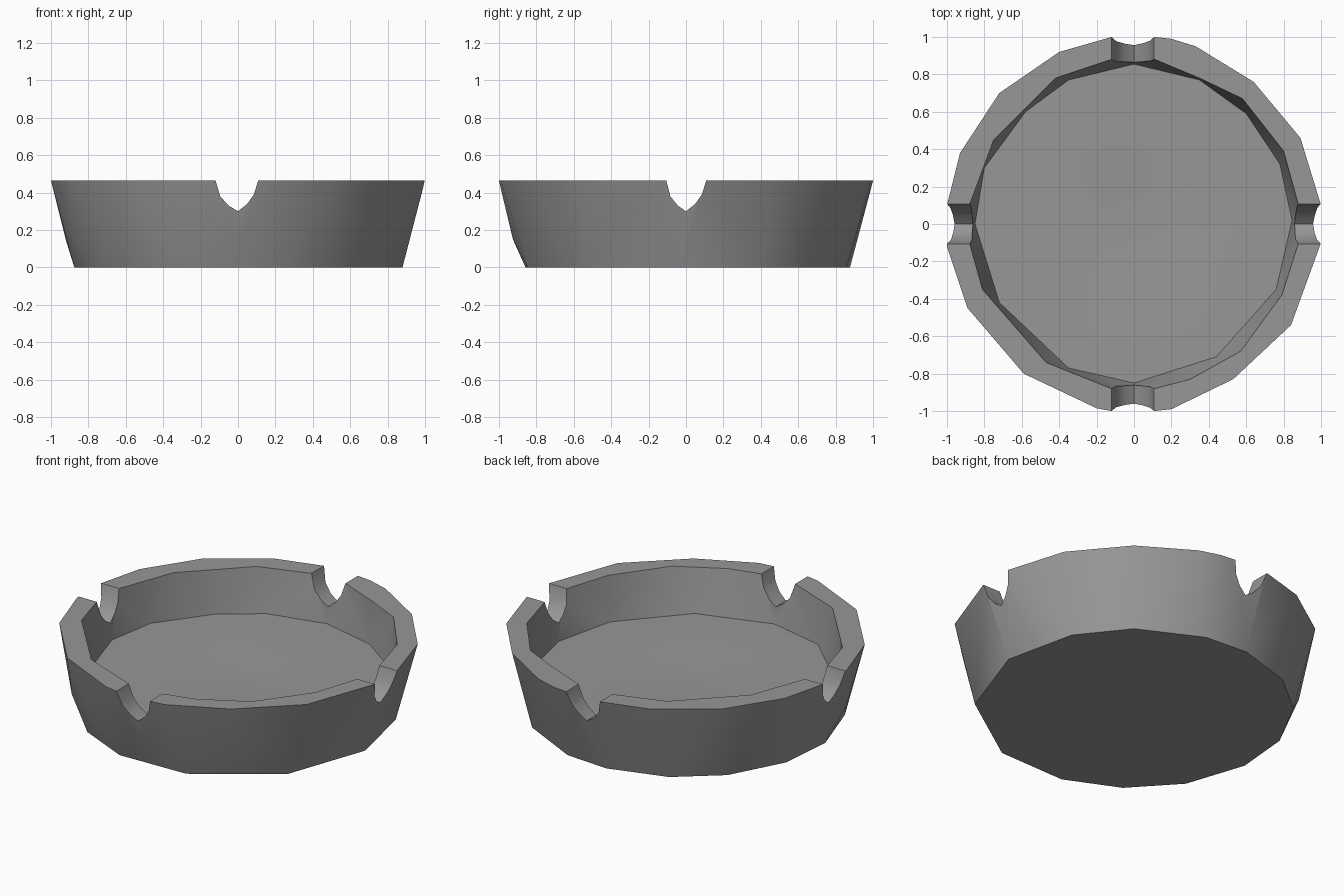
import bpy, bmesh
from math import sin, cos, radians

if "Cube" in bpy.data.objects:
    bpy.data.objects.remove(bpy.data.objects["Cube"])

TOP, FLOOR = 0.465, 0.2


def hull(name, pts):
    """Solid made from the convex hull of a few points."""
    bm = bmesh.new()
    for p in pts:
        bm.verts.new(p)
    res = bmesh.ops.convex_hull(bm, input=bm.verts[:])
    junk = [g for g in res["geom_interior"] if isinstance(g, bmesh.types.BMVert)]
    bmesh.ops.delete(bm, geom=junk, context='VERTS')
    bmesh.ops.recalc_face_normals(bm, faces=bm.faces[:])
    bmesh.ops.dissolve_limit(bm, angle_limit=radians(0.3), verts=bm.verts[:], edges=bm.edges[:])
    me = bpy.data.meshes.new(name)
    bm.to_mesh(me)
    bm.free()
    ob = bpy.data.objects.new(name, me)
    bpy.context.collection.objects.link(ob)
    return ob


def polar(r, deg, z):
    return (r * cos(radians(deg)), r * sin(radians(deg)), z)


def at(z, pts):
    return [(x, y, z) for x, y in pts]


# Outer body: faceted rim tapering to a narrower base
rim = [(-.12, 1), (.11, 1), (.2, .99), (.33, .95), (.64, .76), (.89, .46), (1, .1),
       (1, -.1), (.84, -.54), (.53, -.83), (.2, -.99), (.11, -1), (-.12, -1), (-.2, -.985),
       (-.59, -.8), (-.89, -.45), (-1, -.12), (-1, .1), (-.93, .38), (-.72, .7), (-.4, .92)]
base = [27, 50, 77, 95, 119, 140, 164, 186, 211, 234, 257, 286, 323, 358]
belly = [(.925, a, .15) for a in (150, 175, 198, 222, 245, 270)]
body = hull("ashtray_body", at(TOP, rim) + [polar(.88, a, 0) for a in base]
            + [polar(*p) for p in belly])

# Bowl cavity
lip = [(-.12, .88), (.11, .88), (.35, .78), (.58, .67), (.8, .39), (.88, .1), (.88, -.1),
       (.79, -.38), (.57, -.68), (.3, -.83), (.11, -.88), (-.12, -.88), (-.47, -.74),
       (-.81, -.35), (-.88, -.1), (-.88, .1), (-.75, .45), (-.42, .78)]
floor = [(0, .855), (.35, .77), (.6, .59), (.78, .32), (.845, .02), (.76, -.35), (.44, -.71),
         (0, -.85), (-.35, -.77), (-.72, -.42), (-.85, 0), (-.8, .3), (-.58, .6), (-.35, .77)]
bowl = hull("bowl_cutter", at(TOP, lip) + at(TOP + .1, lip) + at(FLOOR, floor))

# Shallow dish in the middle of the floor
dish = hull("dish_cutter", [polar(.41, 90 + i * 360 / 11, z) for i in range(11) for z in (FLOOR, FLOOR + .03)]
            + [polar(.2, 90 + i * 360 / 11, FLOOR - .013) for i in range(11)])

# Rounded V notches, one bar for each pair of opposite sides
vee = [(-.12, .6), (-.12, TOP), (-.095, .38), (-.05, .33), (0, .30),
       (.05, .34), (.085, .39), (.108, TOP), (.108, .6)]
notch_y = hull("notch_cutter_y", [(a, s, z) for a, z in vee for s in (-1.2, 1.2)])
notch_x = hull("notch_cutter_x", [(s, a if a > 0 else a * .88, z) for a, z in vee for s in (-1.2, 1.2)])

# Cut everything from the body
bpy.context.view_layer.objects.active = body
body.select_set(True)
for cutter in (bowl, dish, notch_y, notch_x):
    m = body.modifiers.new("cut", 'BOOLEAN')
    m.operation, m.solver, m.object = 'DIFFERENCE', 'EXACT', cutter
    bpy.ops.object.modifier_apply(modifier=m.name)
    bpy.data.objects.remove(cutter)
bpy.ops.object.shade_smooth_by_angle(angle=radians(35))

# Dark grey finish
mat = bpy.data.materials.new("dark_grey")
mat.diffuse_color = (0.31, 0.31, 0.31, 1)
mat.use_nodes = True
mat.node_tree.nodes["Principled BSDF"].inputs["Base Color"].default_value = mat.diffuse_color
body.data.materials.clear()
body.data.materials.append(mat)
for p in body.data.polygons:
    p.material_index = 0
